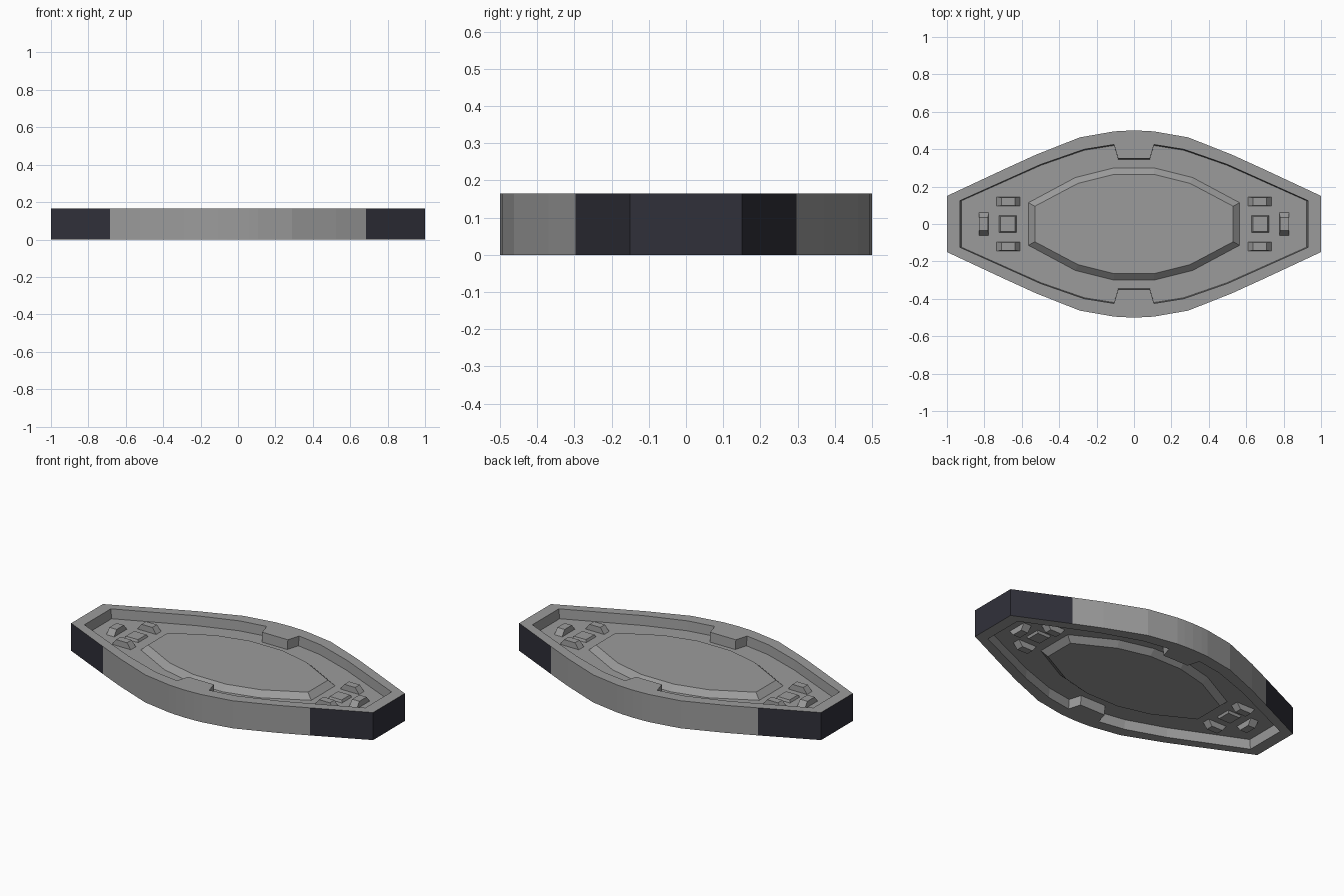
import bpy, bmesh

if "Cube" in bpy.data.objects:
    bpy.data.objects.remove(bpy.data.objects["Cube"])

H = 0.165           # total height
MID = H / 2
FLOOR = 0.108       # level of the recessed floor (mirrored underneath)


def material(name, rgb):
    m = bpy.data.materials.new(name)
    m.diffuse_color = (*rgb, 1)
    m.use_nodes = True
    m.node_tree.nodes["Principled BSDF"].inputs["Base Color"].default_value = m.diffuse_color
    return m


GREY = material("warm grey", (0.33, 0.33, 0.33))
DARK = material("dark slate", (0.030, 0.030, 0.042))


def full_loop(quarter):
    """Mirror a quarter outline (x, y >= 0, from the y axis outward) to a closed loop."""
    right = quarter + [(x, -y) for x, y in reversed(quarter)]
    left = [(-x, -y) for x, y in right]
    return right + (left[1:-1] if quarter[0][0] == 0 else left)


def loft(name, rings, centre=(0, 0)):
    """Skin a stack of (loop, z) rings and cap both ends."""
    bm = bmesh.new()
    rows = [[bm.verts.new((x + centre[0], y + centre[1], z)) for x, y in loop]
            for loop, z in rings]
    n = len(rows[0])
    for a, b in zip(rows, rows[1:]):
        for i in range(n):
            j = (i + 1) % n
            bm.faces.new((a[i], a[j], b[j], b[i]))
    bm.faces.new(rows[0])
    bm.faces.new(rows[-1])
    bmesh.ops.recalc_face_normals(bm, faces=bm.faces)
    me = bpy.data.meshes.new(name)
    bm.to_mesh(me)
    bm.free()
    me.materials.append(GREY)
    ob = bpy.data.objects.new(name, me)
    bpy.context.collection.objects.link(ob)
    return ob


def raised(name, base, top, z_top, centre=(0, 0)):
    """Tapered solid passing through the floor, showing on top and underneath."""
    return loft(name, [(top, z_top), (base, FLOOR - 0.002),
                       (base, H - FLOOR + 0.002), (top, H - z_top)], centre)


# Hull: outer wall, rim with two centre tabs, recessed floor on both sides
outer = full_loop([(0, .5), (.06, .498), (.107, .495), (.29, .463),
                   (.525, .37), (.685, .297), (1, .15)])
inner = full_loop([(0, .35), (.085, .35), (.107, .425), (.268, .399),
                   (.5, .318), (.685, .235), (.93, .125)])
foot = [(x * .993, y * .988) for x, y in inner]
hull = loft("hull", [(foot, FLOOR), (inner, H), (outer, H),
                     (outer, 0), (inner, 0), (foot, H - FLOOR)])

# Dark paint on the outer walls of both ends
hull.data.materials.append(DARK)
for p in hull.data.polygons:
    if abs(p.normal.z) < 0.1 and abs(p.center.z - MID) < 0.01 and abs(p.center.x) > 0.685:
        p.material_index = 1

# Central raised panel with sloping border
raised("centre_panel",
       full_loop([(.107, .302), (.315, .25), (.567, .115)]),
       full_loop([(.107, .265), (.300, .217), (.530, .095)]), 0.14)


def rect(a, b):
    return full_loop([(a, b)])


# Small blocks grouped at each end
for side, s in (("left", -1), ("right", 1)):
    raised(f"square_stud_{side}", rect(.047, .047), rect(.040, .040), 0.122, (s * .675, 0))
    raised(f"end_block_{side}", rect(.026, .062), rect(.024, .034), 0.142, (s * .804, 0))
    for row, t in (("front", -1), ("back", 1)):
        raised(f"side_block_{side}_{row}", rect(.064, .024), rect(.036, .022),
               0.142, (s * .672, t * .12))
